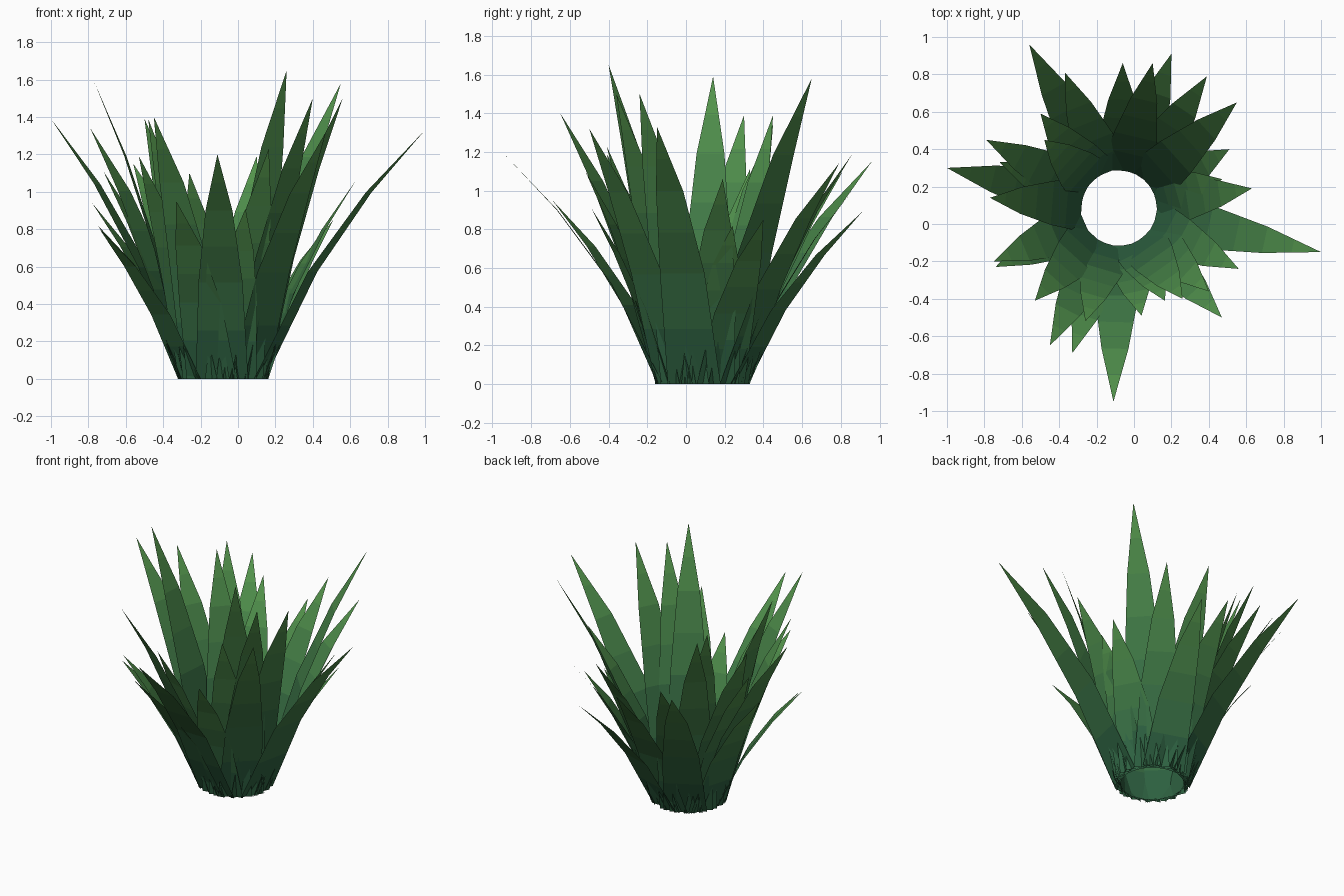
import bpy, math
from mathutils import Vector

if "Cube" in bpy.data.objects:
    bpy.data.objects.remove(bpy.data.objects["Cube"])

CENTER = Vector((-0.08, 0.085, 0))
RING = 0.2
# Blade tips, one per leaf, counter-clockwise from the back left
TIPS = [
    (-.56, .96, 1.15), (-.37, .81, 1.10), (-.06, .86, 1.0), (.10, .86, 1.19),
    (.20, .91, .89), (.39, .79, 1.14), (.55, .65, 1.58), (.51, .40, .85),
    (.47, .24, .82), (.63, .19, 1.06), (1.0, -.15, 1.33), (.56, -.24, 1.50),
    (.40, -.36, 1.50), (.47, -.50, 1.32), (.26, -.40, 1.65), (.165, -.41, 1.23),
    (.04, -.49, .91), (-.11, -.95, 1.20), (-.33, -.69, .95), (-.26, -.52, 1.10),
    (-.45, -.65, 1.40), (-.53, -.41, 1.19), (-.74, -.23, .80), (-.75, -.20, .82),
    (-.77, .14, 1.59), (-1.0, .30, 1.39), (-.79, .45, 1.34), (-.50, .59, 1.39),
    (-.48, .45, 1.39), (-.78, .30, .94), (-.72, .33, 1.11),
]
# Blade profile: outward fraction, height fraction, half width
PROFILE = [(0, 0, .14), (.32, .43, .118), (.66, .75, .072), (1, 1, 0)]
SPLIT = 2  # colour bands per straight segment

# Green gradient from dark root to light tip
bands = (len(PROFILE) - 1) * SPLIT
root, top = Vector((.028, .125, .055)), Vector((.085, .29, .07))
mats = []
for i in range(bands):
    m = bpy.data.materials.new(f"leaf_green_{i}")
    m.diffuse_color = (*root.lerp(top, i / (bands - 1)), 1)
    m.use_nodes = True
    m.node_tree.nodes["Principled BSDF"].inputs["Base Color"].default_value = m.diffuse_color
    mats.append(m)

# Split profile rows
rows = [Vector(PROFILE[0])]
for a, b in zip(PROFILE, PROFILE[1:]):
    rows += [Vector(a).lerp(Vector(b), k / SPLIT) for k in range(1, SPLIT + 1)]


def blade(index, tip):
    """Flat leaf standing tangent to the root ring and arching out to its tip."""
    d = Vector(tip) - CENTER
    ang = math.atan2(d.y, d.x)
    out = Vector((math.cos(ang), math.sin(ang), 0))
    side = Vector((-out.y, out.x, 0))
    reach = math.hypot(d.x, d.y) - RING
    verts, faces = [], []
    for f, h, w in rows:
        p = CENTER + out * (RING + reach * f) + Vector((0, 0, tip[2] * h))
        verts += [p - side * w, p + side * w] if w > 0 else [p]
    for i in range(bands):
        a = 2 * i
        faces.append((a, a + 1, a + 3, a + 2) if i < bands - 1 else (a, a + 1, a + 2))
    me = bpy.data.meshes.new(f"leaf_{index:02d}")
    me.from_pydata(verts, [], faces)
    for m in mats:
        me.materials.append(m)
    for i, poly in enumerate(me.polygons):
        poly.material_index = i
    ob = bpy.data.objects.new(me.name, me)
    bpy.context.collection.objects.link(ob)


for n, t in enumerate(TIPS):
    blade(n, t)
